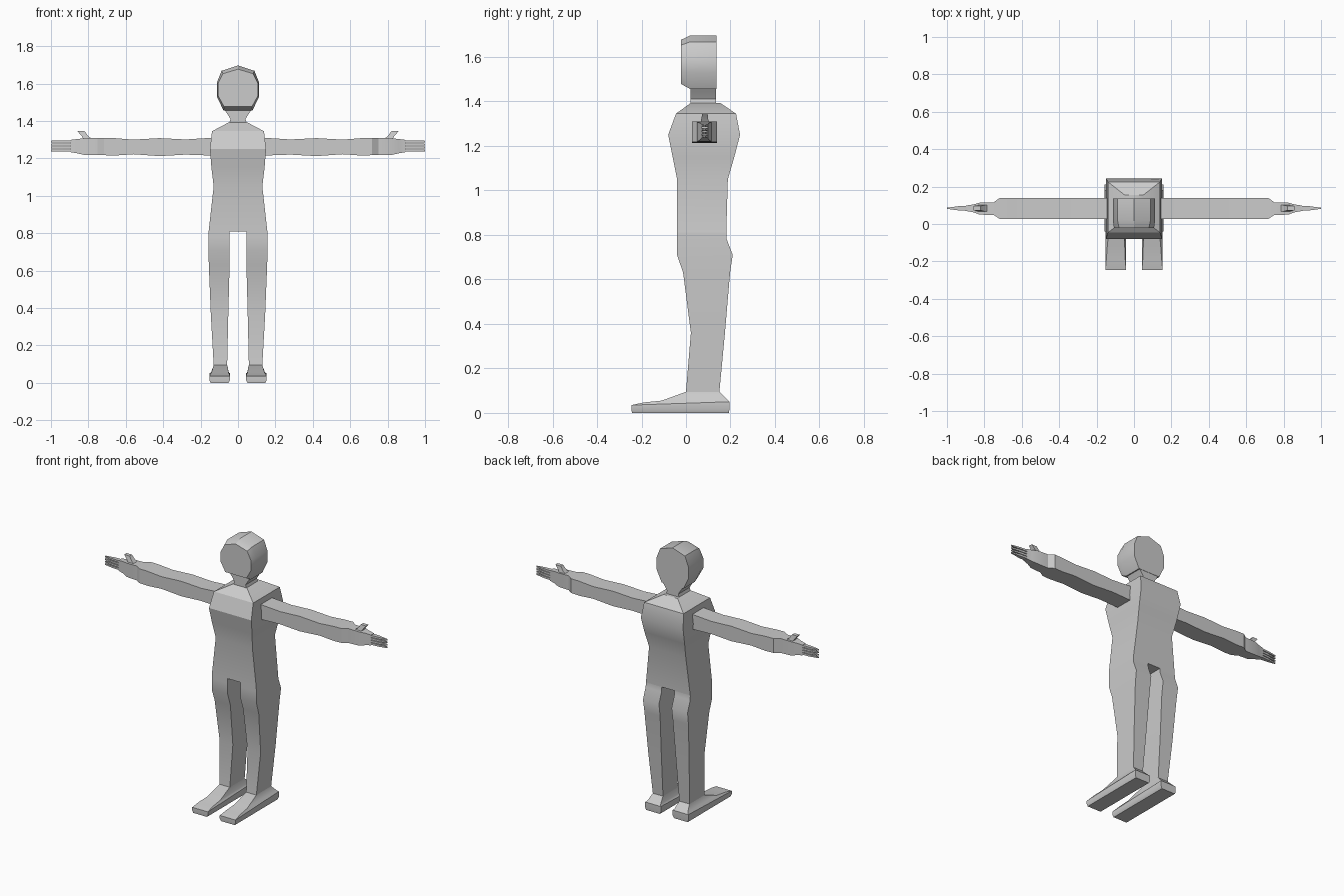
import bpy, bmesh


def loft(name, rings, caps=(True, True), mirror=False):
    """Skin a list of point rings, optionally capped and mirrored across x = 0."""
    bm = bmesh.new()
    vs = [[bm.verts.new(p) for p in r] for r in rings]
    n = len(rings[0])
    for a, b in zip(vs, vs[1:]):
        for i in range(n):
            j = (i + 1) % n
            bm.faces.new((a[i], a[j], b[j], b[i]))
    if caps[0]:
        bm.faces.new(vs[0][::-1])
    if caps[1]:
        bm.faces.new(vs[-1])
    bmesh.ops.recalc_face_normals(bm, faces=bm.faces[:])
    me = bpy.data.meshes.new(name)
    bm.to_mesh(me)
    bm.free()
    ob = bpy.data.objects.new(name, me)
    bpy.context.collection.objects.link(ob)
    if mirror:
        ob.modifiers.new("Mirror", 'MIRROR')
    bpy.ops.object.select_all(action='DESELECT')
    ob.select_set(True)
    bpy.context.view_layer.objects.active = ob
    bpy.ops.object.shade_smooth_by_angle(angle=0.52)
    return ob


def zring(x0, x1, y0, y1, zf, zb=None):
    """Rectangle seen from above; front and back may sit at different heights."""
    zb = zf if zb is None else zb
    return [(x0, y0, zf), (x1, y0, zf), (x1, y1, zb), (x0, y1, zb)]


def xring(x, y0, y1, z0, z1):
    return [(x, y0, z0), (x, y1, z0), (x, y1, z1), (x, y0, z1)]


# Torso: height, half width, front, back
torso = [(0.81, 0.157, -0.04, 0.181), (1.05, 0.13, -0.04, 0.188),
         (1.15, 0.142, -0.06, 0.217), (1.25, 0.15, -0.08, 0.243),
         (1.345, 0.139, -0.045, 0.225), (1.392, 0.05, 0.02, 0.155)]
loft("torso", [zring(-w, w, a, b, z) for z, w, a, b in torso], (False, True))

# Crotch: single face between the legs, facing down
loft("crotch", [zring(-0.045, 0.045, -0.04, 0.181, 0.81)], (True, False))

# Neck
neck = [(1.385, 0.048), (1.41, 0.04), (1.435, 0.055), (1.465, 0.077)]
loft("neck", [zring(-w, w, 0.02, 0.135, z) for z, w in neck], (False, False))

# Head: faceted outline with a chamfered front rim
outline = [(0, 1.697), (0.088, 1.668), (0.113, 1.605), (0.113, 1.53), (0.077, 1.455)]
front = [(0, 1.677), (0.08, 1.653), (0.107, 1.6), (0.107, 1.535), (0.075, 1.478)]


def head_ring(half, y):
    return [(x, y, z) for x, z in half] + [(-x, y, z) for x, z in half[:0:-1]]


loft("head", [head_ring(front, -0.022), head_ring(outline, 0.02),
              head_ring(outline, 0.137)])

# Legs: height, inner, outer, front, back
leg = [(0.095, 0.058, 0.13, 0.0, 0.15), (0.36, 0.052, 0.145, 0.022, 0.175),
       (0.63, 0.045, 0.156, -0.013, 0.198), (0.71, 0.045, 0.158, -0.04, 0.21),
       (0.78, 0.045, 0.158, -0.04, 0.183), (0.81, 0.045, 0.157, -0.04, 0.181)]
loft("leg", [zring(i, o, a, b, z) for z, i, o, a, b in leg], (False, False), True)

# Feet
loft("foot", [zring(0.05, 0.147, -0.243, 0.193, 0),
              zring(0.042, 0.153, -0.245, 0.195, 0.015),
              zring(0.042, 0.153, -0.245, 0.195, 0.035, 0.05),
              zring(0.047, 0.148, -0.19, 0.192, 0.047, 0.053),
              zring(0.05, 0.142, -0.11, 0.185, 0.055, 0.06),
              zring(0.058, 0.13, 0.0, 0.15, 0.095)], mirror=True)

# Arms: distance out, bottom, top
arm = [(0.14, 1.215, 1.31), (0.28, 1.22, 1.301), (0.42, 1.212, 1.308),
       (0.56, 1.222, 1.3), (0.66, 1.215, 1.308), (0.717, 1.217, 1.309)]
loft("arm", [xring(x, 0.026, 0.14, a, b) for x, a, b in arm]
     + [xring(0.75, 0.048, 0.116, 1.217, 1.309)], (False, False), True)

# Hands, fingers and thumbs
loft("hand", [xring(0.75, 0.048, 0.116, 1.217, 1.309),
              xring(0.825, 0.05, 0.114, 1.219, 1.307),
              xring(0.86, 0.063, 0.104, 1.227, 1.303),
              xring(0.895, 0.069, 0.099, 1.233, 1.299)], (False, True), True)
for k in range(4):
    z = 1.242 + k * 0.016
    loft("finger_%d" % (k + 1),
         [xring(0.89, 0.07, 0.098, z - 0.006, z + 0.006),
          xring(0.94, 0.073, 0.095, z - 0.006, z + 0.006),
          xring(1.0, 0.081, 0.087, z - 0.004, z + 0.004)], mirror=True)
loft("thumb", [zring(0.775, 0.825, 0.064, 0.104, 1.3),
               zring(0.8, 0.835, 0.068, 0.1, 1.318),
               zring(0.82, 0.858, 0.073, 0.097, 1.345)], mirror=True)
